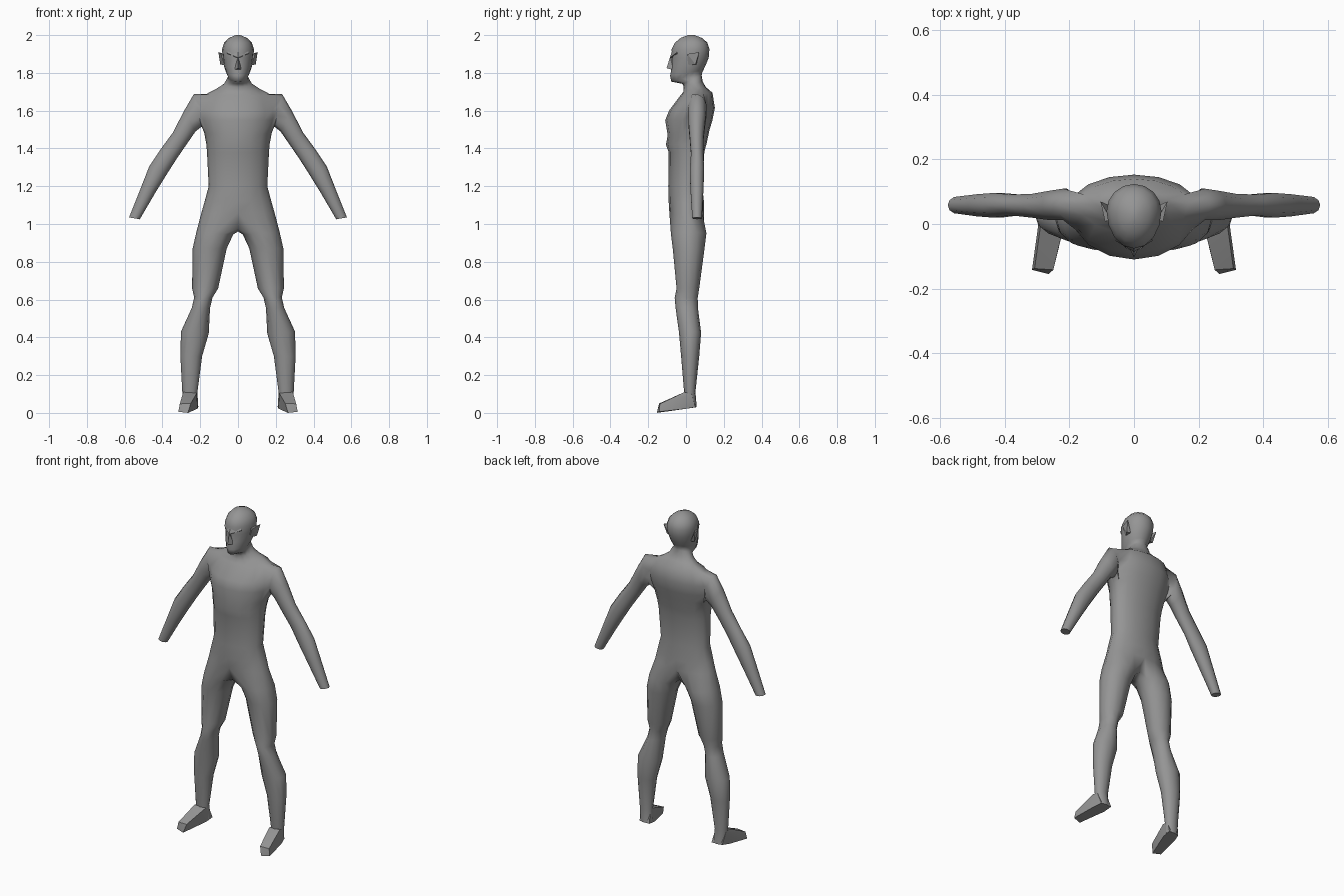
import bpy, bmesh, math
from mathutils import Vector

grey = bpy.data.materials.new("dark_grey")
grey.diffuse_color = (0.3, 0.3, 0.3, 1)


def finish(bm, name, angle):
    bmesh.ops.recalc_face_normals(bm, faces=bm.faces)
    me = bpy.data.meshes.new(name)
    bm.to_mesh(me)
    bm.free()
    me.materials.append(grey)
    ob = bpy.data.objects.new(name, me)
    bpy.context.collection.objects.link(ob)
    bpy.ops.object.select_all(action='DESELECT')
    ob.select_set(True)
    bpy.context.view_layer.objects.active = ob
    bpy.ops.object.shade_smooth_by_angle(angle=math.radians(angle))


def hull(name, pts, side=1, angle=20):
    bm = bmesh.new()
    for x, y, z in pts:
        bm.verts.new((x * side, y, z))
    bmesh.ops.convex_hull(bm, input=bm.verts)
    finish(bm, name, angle)


def torso_ring(bm, zf, zb, w, yf, yb, ym, n=16):
    """Level or tilted ring; starts at +x and runs over the back."""
    out = []
    for i in range(n):
        a = 2 * math.pi * i / n
        s = math.sin(a)
        y = ym + s * ((yb - ym) if s > 0 else (ym - yf))
        z = zf + (zb - zf) * (y - yf) / (yb - yf)
        out.append(bm.verts.new((w * math.cos(a), y, z)))
    return out


def limb_ring(bm, row, n, side, start):
    """Ring between an outer and an inner x,z point, with front and back y."""
    xo, zo, xi, zi, yf, yb = row
    out = []
    for i in range(n):
        a = start + 2 * math.pi * i / n
        c = math.cos(a)
        out.append(bm.verts.new((side * ((xo + xi) / 2 + c * (xo - xi) / 2),
                                 (yf + yb) / 2 + math.sin(a) * (yb - yf) / 2,
                                 (zo + zi) / 2 + c * (zo - zi) / 2)))
    return out


def stitch(bm, a, b, skip=()):
    n = len(a)
    for i in range(n):
        j = (i + 1) % n
        if i not in skip:
            bm.faces.new((a[i], a[j], b[j], b[i]))


def limb(bm, loop, rows, side, start):
    """Extend an open loop of the body through all rings and cap the end."""
    for row in rows:
        ring = limb_ring(bm, row, len(loop), side, start)
        stitch(bm, loop, ring)
        loop = ring
    bm.faces.new(loop)


# z front, z back, half width, front y, back y, widest y
TORSO = [
    (1.06, 1.05, 0.195, -0.088, 0.095, 0.01), (1.12, 1.11, 0.178, -0.092, 0.096, 0.01),
    (1.20, 1.20, 0.155, -0.094, 0.086, 0.01), (1.38, 1.38, 0.164, -0.092, 0.097, 0.02),
    (1.42, 1.43, 0.168, -0.106, 0.11, 0.025),
    (1.47, 1.50, 0.18, -0.097, 0.125, 0.035), (1.55, 1.55, 0.197, -0.11, 0.14, 0.04),
    (1.60, 1.615, 0.20, -0.09, 0.153, 0.05), (1.68, 1.695, 0.168, -0.03, 0.14, 0.062),
    (1.70, 1.725, 0.115, -0.014, 0.105, 0.06), (1.725, 1.755, 0.074, -0.012, 0.088, 0.045)]
HEAD = [
    (1.742, 1.785, 0.06, -0.018, 0.083, 0.04), (1.754, 1.80, 0.053, -0.078, 0.085, 0.015),
    (1.785, 1.815, 0.063, -0.084, 0.092, 0.02), (1.83, 1.84, 0.074, -0.076, 0.104, 0.025),
    (1.88, 1.88, 0.081, -0.074, 0.12, 0.035), (1.925, 1.925, 0.085, -0.076, 0.124, 0.04),
    (1.96, 1.96, 0.073, -0.058, 0.113, 0.04), (1.985, 1.985, 0.048, -0.028, 0.085, 0.035),
    (2.0, 2.0, 0.012, 0.01, 0.045, 0.03)]
ARM = [
    (0.234, 1.687, 0.193, 1.515, 0.01, 0.112), (0.285, 1.60, 0.225, 1.49, 0.01, 0.105),
    (0.344, 1.485, 0.27, 1.425, 0.018, 0.095), (0.41, 1.395, 0.325, 1.345, 0.025, 0.093),
    (0.47, 1.305, 0.376, 1.265, 0.018, 0.098), (0.515, 1.19, 0.435, 1.17, 0.022, 0.094),
    (0.577, 1.035, 0.52, 1.025, 0.032, 0.085)]
LEG = [
    (0.221, 0.955, 0.025, 0.945, -0.08, 0.108), (0.24, 0.87, 0.06, 0.87, -0.07, 0.098),
    (0.243, 0.66, 0.105, 0.66, -0.05, 0.07), (0.232, 0.61, 0.135, 0.61, -0.06, 0.062),
    (0.245, 0.555, 0.148, 0.555, -0.055, 0.063), (0.302, 0.43, 0.155, 0.42, -0.037, 0.08),
    (0.305, 0.3, 0.19, 0.3, -0.026, 0.07), (0.295, 0.11, 0.215, 0.11, -0.01, 0.05),
    (0.285, 0.03, 0.21, 0.03, 0.0, 0.057)]

# torso, neck and head, leaving holes for the arms
bm = bmesh.new()
rings = [torso_ring(bm, *row) for row in TORSO + HEAD]
LOW, TOP = 5, 8
for k in range(len(rings) - 1):
    stitch(bm, rings[k], rings[k + 1], (15, 0, 7, 8) if LOW <= k < TOP else ())
bm.faces.new(rings[-1])

# arms grow from the side holes, legs from the halved bottom ring
crotch = [bm.verts.new((0, y, z)) for y, z in ((0.06, 0.975), (0, 0.96), (-0.055, 0.975))]
for side, mid in ((1, 0), (-1, 8)):
    front, back = (mid - side) % 16, mid + side
    hole = [rings[TOP][mid]] + [rings[k][back] for k in range(TOP, LOW - 1, -1)]
    hole += [rings[LOW][mid]] + [rings[k][front] for k in range(LOW, TOP + 1)]
    limb(bm, hole, ARM, side, 0)
    half = [rings[0][(12 + side * i) % 16] for i in range(9)]
    limb(bm, half + crotch, LEG, side, math.radians(-120))
finish(bm, "body", 70)

# brows and nose
for s, label in ((-1, "right"), (1, "left")):
    hull(label + "_brow", [(0, -0.086, 1.88), (0.058, -0.052, 1.905), (0, -0.076, 1.91),
                           (0.05, -0.045, 1.92), (0, -0.05, 1.875), (0.05, -0.03, 1.89)], s)
hull("nose", [(0, -0.084, 1.885), (0, -0.103, 1.825), (0.02, -0.066, 1.815),
              (-0.02, -0.066, 1.815), (0, -0.04, 1.85)])

# feet and pointed ears
for s, label in ((-1, "right"), (1, "left")):
    hull(label + "_foot", [
        (0.212, 0.055, 0.03), (0.28, 0.05, 0.03), (0.22, 0.03, 0.10), (0.292, 0.03, 0.10),
        (0.218, -0.008, 0.105), (0.29, -0.008, 0.11), (0.25, -0.142, 0.05),
        (0.308, -0.138, 0.048), (0.265, -0.155, 0.0), (0.316, -0.142, 0.006),
        (0.215, 0.0, 0.022), (0.295, 0.0, 0.022)], s)
    hull(label + "_ear", [
        (0.07, 0.01, 1.84), (0.07, 0.012, 1.90), (0.07, 0.055, 1.845), (0.09, 0.008, 1.90),
        (0.094, 0.05, 1.845), (0.104, 0.07, 1.91)], s)
